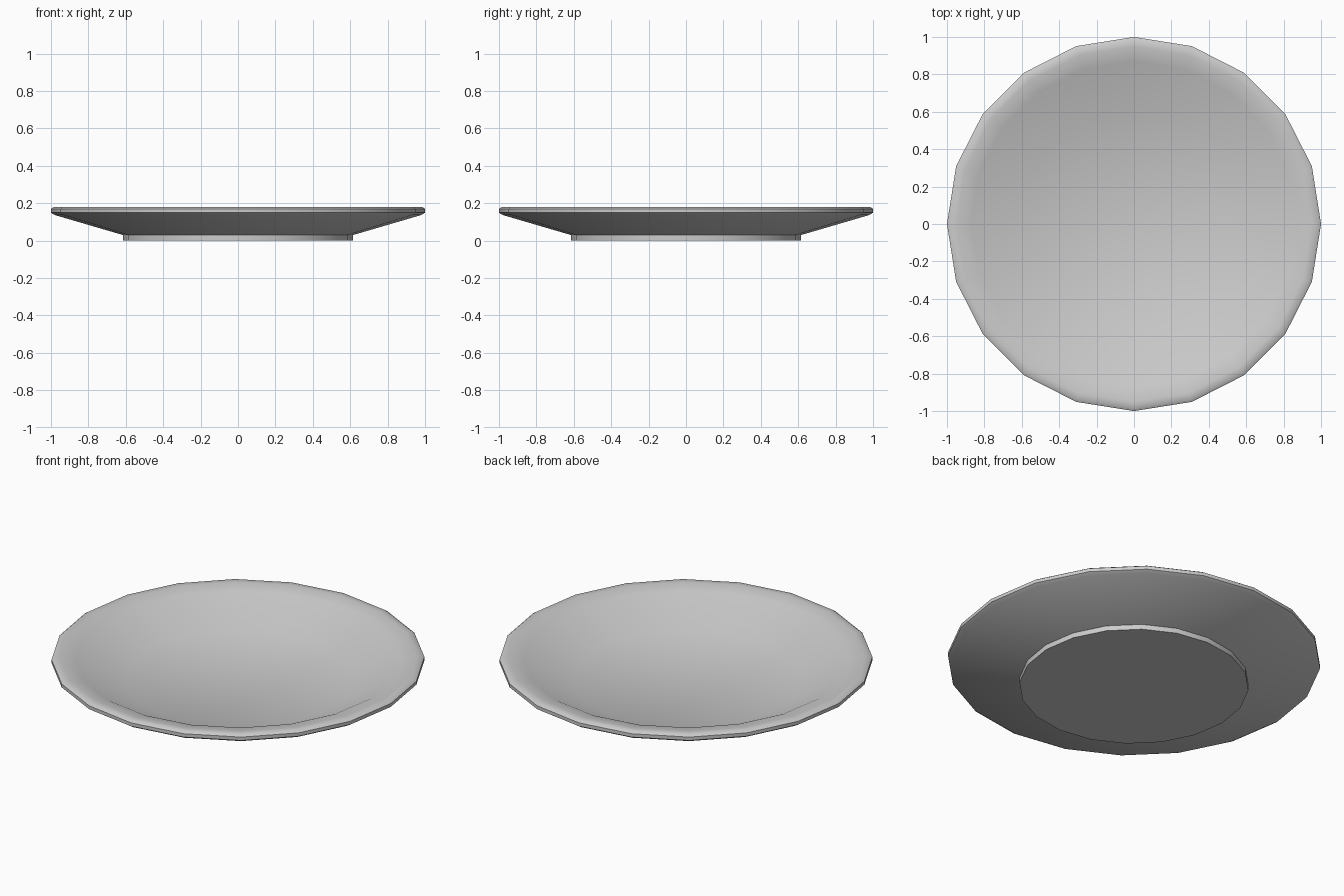
import bpy, bmesh, math

if "Cube" in bpy.data.objects:
    bpy.data.objects.remove(bpy.data.objects["Cube"])

SIDES = 20

# Half cross-section (radius, height): foot, flared underside, rounded lip, dished inside
profile = [(0.615, 0.0), (0.615, 0.03), (0.98, 0.137), (1.0, 0.15), (1.0, 0.17),
           (0.985, 0.18), (0.95, 0.18), (0.87, 0.165), (0.62, 0.045)]

bm = bmesh.new()
rings = [[bm.verts.new((r * math.cos(2 * math.pi * i / SIDES),
                        r * math.sin(2 * math.pi * i / SIDES), z))
          for i in range(SIDES)] for r, z in profile]

# Bands between neighbouring rings
for a, b in zip(rings, rings[1:]):
    for i in range(SIDES):
        j = (i + 1) % SIDES
        bm.faces.new((a[i], a[j], b[j], b[i]))

# Base and eating surface
bm.faces.new(rings[0][::-1])
bm.faces.new(rings[-1])
bmesh.ops.recalc_face_normals(bm, faces=bm.faces)

mesh = bpy.data.meshes.new("plate")
bm.to_mesh(mesh)
bm.free()
plate = bpy.data.objects.new("plate", mesh)
bpy.context.collection.objects.link(plate)

# Smooth shading, crisp foot edge
bpy.context.view_layer.objects.active = plate
plate.select_set(True)
bpy.ops.object.shade_smooth_by_angle(angle=math.radians(50))
